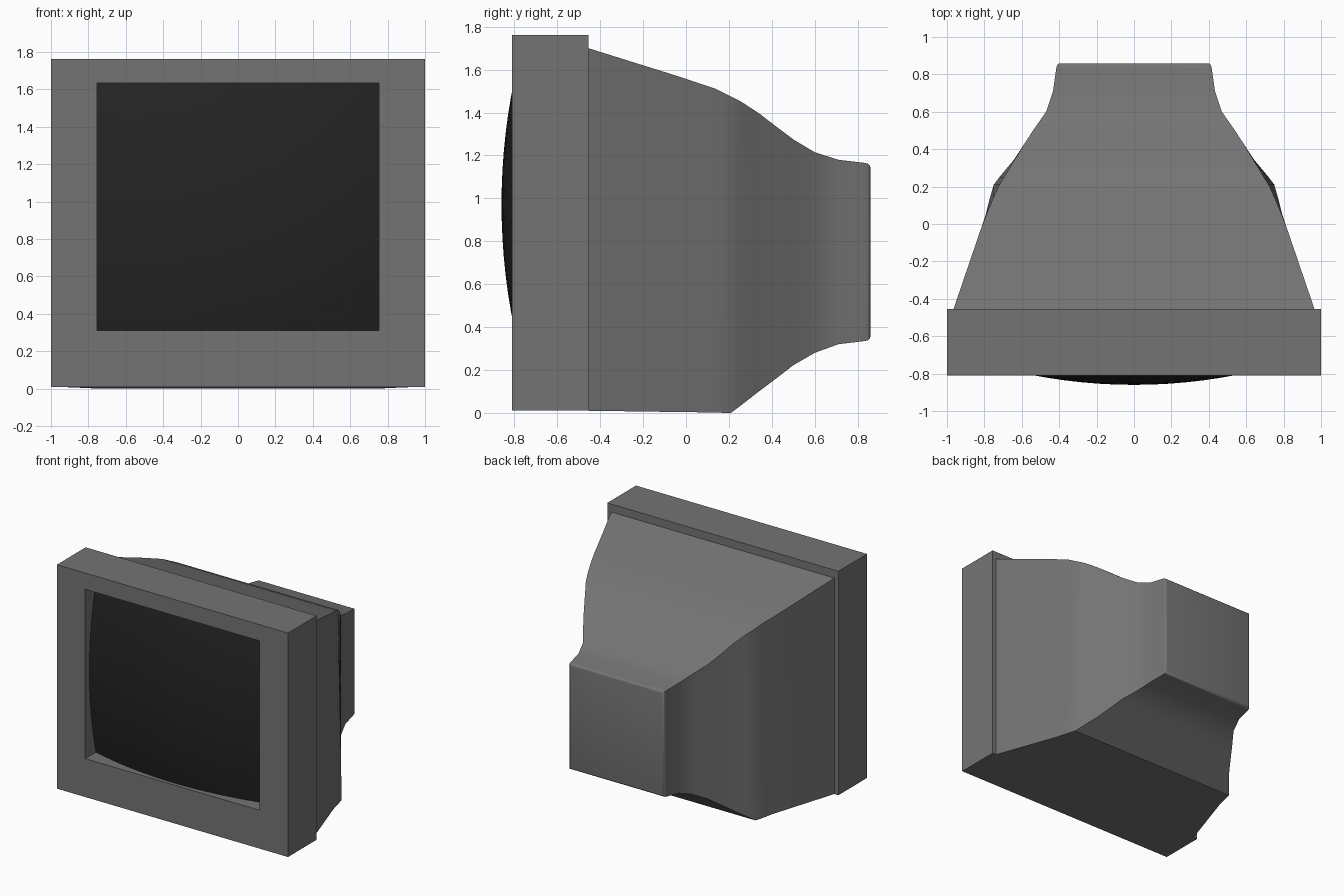
import bpy, bmesh, math

if "Cube" in bpy.data.objects:
    bpy.data.objects.remove(bpy.data.objects["Cube"])


def material(name, r, g, b):
    m = bpy.data.materials.new(name)
    m.diffuse_color = (r, g, b, 1)
    m.use_nodes = True
    m.node_tree.nodes["Principled BSDF"].inputs["Base Color"].default_value = m.diffuse_color
    return m


grey = material("grey plastic", 0.175, 0.175, 0.175)
black = material("dark glass", 0.017, 0.017, 0.017)


def finish(name, bm, mat, smooth=None):
    me = bpy.data.meshes.new(name)
    bm.to_mesh(me)
    bm.free()
    me.materials.append(mat)
    ob = bpy.data.objects.new(name, me)
    bpy.context.collection.objects.link(ob)
    if smooth:
        bpy.ops.object.select_all(action='DESELECT')
        ob.select_set(True)
        bpy.context.view_layer.objects.active = ob
        bpy.ops.object.shade_smooth_by_angle(angle=math.radians(smooth))
    return ob


def loft(rings, cap_start, cap_end):
    """Rings of (y, top z, bottom z, half width at top, half width at bottom)."""
    bm = bmesh.new()
    loops = [[bm.verts.new(p) for p in
              ((-wb, y, b), (wb, y, b), (wt, y, t), (-wt, y, t))]
             for y, t, b, wt, wb in rings]
    for lo, hi in zip(loops, loops[1:]):
        for i in range(4):
            j = (i + 1) % 4
            bm.faces.new((lo[i], lo[j], hi[j], hi[i]))
    if cap_start:
        bm.faces.new(loops[0][::-1])
    if cap_end:
        bm.faces.new(loops[-1])
    bmesh.ops.recalc_face_normals(bm, faces=bm.faces)
    return bm


# Front frame: pocket floor, opening edge, outer front edge, outer back edge
frame = [(-0.60, 1.635, 0.31, 0.755, 0.755),
         (-0.81, 1.635, 0.31, 0.755, 0.755),
         (-0.81, 1.762, 0.01, 1.0, 1.0),
         (-0.455, 1.762, 0.01, 1.0, 1.0)]
finish("screen_bezel", loft(frame, True, True), grey)

# Rear housing: tapering tube shell with a flat underside
housing = [(-0.455, 1.70, 0.01, 0.965, 0.965),
           (-0.03, 1.567, 0.004, 0.82, 0.82),
           (0.05, 1.54, 0.003, 0.79, 0.793),
           (0.14, 1.51, 0.001, 0.752, 0.77),
           (0.21, 1.475, 0.0, 0.72, 0.75),
           (0.25, 1.455, 0.03, 0.695, 0.72),
           (0.34, 1.397, 0.10, 0.64, 0.645),
           (0.42, 1.335, 0.16, 0.592, 0.592),
           (0.50, 1.275, 0.222, 0.54, 0.54),
           (0.60, 1.215, 0.28, 0.47, 0.47),
           (0.71, 1.18, 0.32, 0.433, 0.433)]
# small rounding at the back edge
for y, d in ((0.835, 0.0), (0.85, 0.004), (0.857, 0.012), (0.859, 0.02)):
    housing.append((y, 1.165 - d, 0.335 + d, 0.415 - d, 0.415 - d))
finish("rear_housing", loft(housing, False, True), grey, 35)

# Bulging glass, part of a sphere
bm = bmesh.new()
bmesh.ops.create_grid(bm, x_segments=16, y_segments=16, size=1)
R = 2.86
for v in bm.verts:
    x, z = v.co.x * 0.755, v.co.y * 0.6625
    v.co = (x, -0.86 + R - math.sqrt(R * R - x * x - z * z), z + 0.9725)
for f in bm.faces:
    f.normal_update()
    if f.normal.y > 0:
        f.normal_flip()
finish("screen_glass", bm, black, 30)
